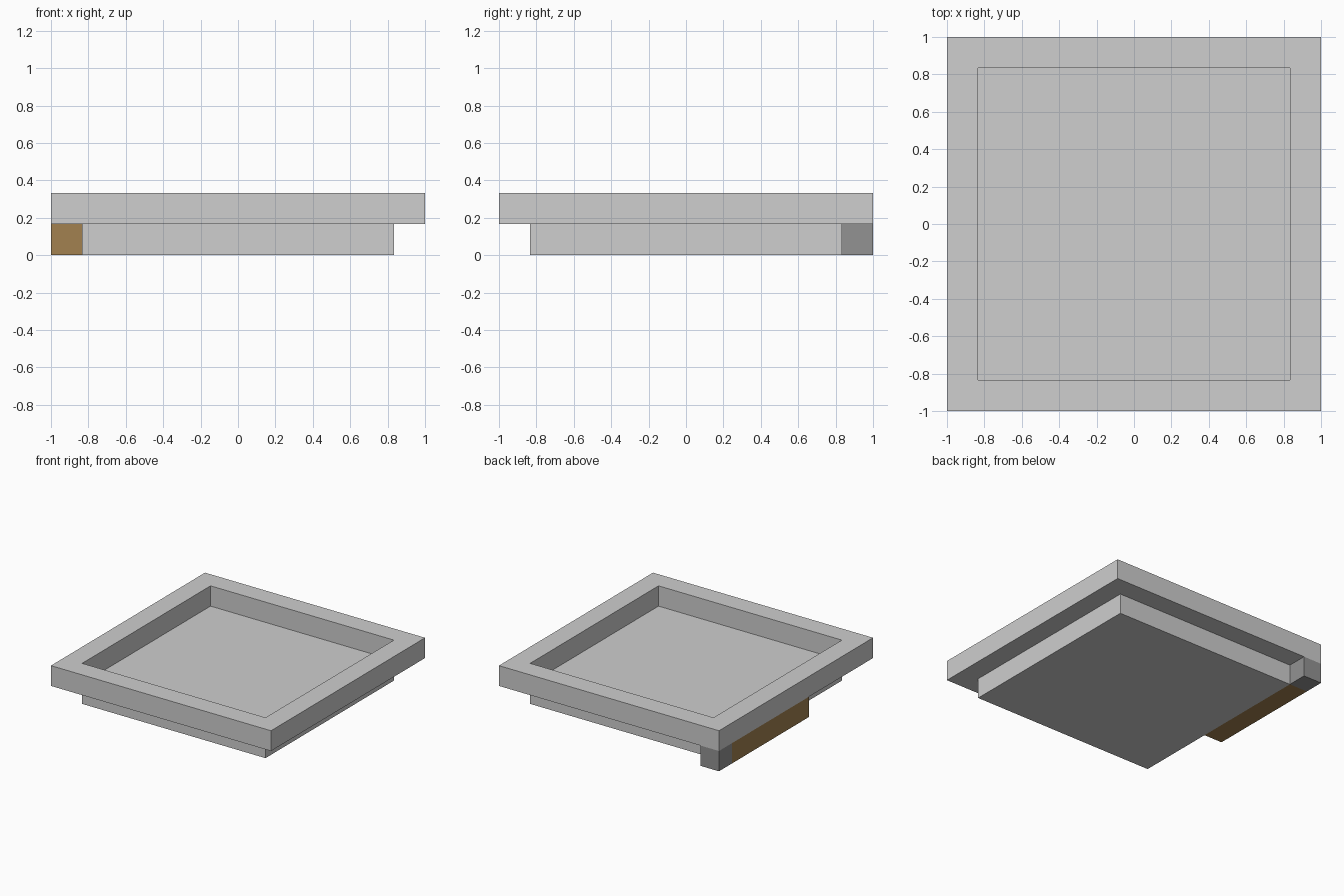
import bpy
import bmesh
from mathutils import Vector

if "Cube" in bpy.data.objects:
    bpy.data.objects.remove(bpy.data.objects["Cube"], do_unlink=True)

UNIT = 1 / 6           # thickness of the rim, floor step and blocks
INNER = 1 - UNIT       # half width of the base and of the recess


def material(name, rgb):
    mat = bpy.data.materials.new(name)
    mat.use_nodes = True
    mat.diffuse_color = (*rgb, 1)
    mat.node_tree.nodes["Principled BSDF"].inputs["Base Color"].default_value = (*rgb, 1)
    return mat


def finish(name, bm, mat):
    mesh = bpy.data.meshes.new(name)
    bm.to_mesh(mesh)
    bm.free()
    mesh.materials.append(mat)
    obj = bpy.data.objects.new(name, mesh)
    bpy.context.collection.objects.link(obj)
    return obj


def box(name, low, high, mat):
    low, high = Vector(low), Vector(high)
    bm = bmesh.new()
    bmesh.ops.create_cube(bm, size=1)
    bmesh.ops.scale(bm, vec=high - low, verts=bm.verts)
    bmesh.ops.translate(bm, vec=(low + high) / 2, verts=bm.verts)
    return finish(name, bm, mat)


light_gray = material("light gray", (0.62, 0.62, 0.62))
dark_gray = material("dark gray", (0.29, 0.29, 0.29))
brown = material("brown", (0.36, 0.22, 0.08))

# Square base whose top is the floor of the tray
box("base", (-INNER, -INNER, 0), (INNER, INNER, UNIT), light_gray)

# Overhanging rim: a square ring raised to its full height
bm = bmesh.new()
rings = [[bm.verts.new((sx * r, sy * r, UNIT))
          for sx, sy in ((-1, -1), (1, -1), (1, 1), (-1, 1))] for r in (1, INNER)]
outer, inner = rings
for i in range(4):
    j = (i + 1) % 4
    bm.faces.new((outer[i], outer[j], inner[j], inner[i]))
raised = bmesh.ops.extrude_face_region(bm, geom=bm.faces[:], use_keep_orig=True)
bmesh.ops.translate(bm, vec=(0, 0, UNIT),
                    verts=[v for v in raised["geom"] if isinstance(v, bmesh.types.BMVert)])
bmesh.ops.recalc_face_normals(bm, faces=bm.faces)
finish("rim", bm, light_gray)

# Blocks tucked beneath the overhang
box("corner_block", (-1, INNER, 0), (-INNER, 1, UNIT), dark_gray)
box("side_bar", (-1, INNER - 1, 0), (-INNER, INNER, UNIT), brown)
